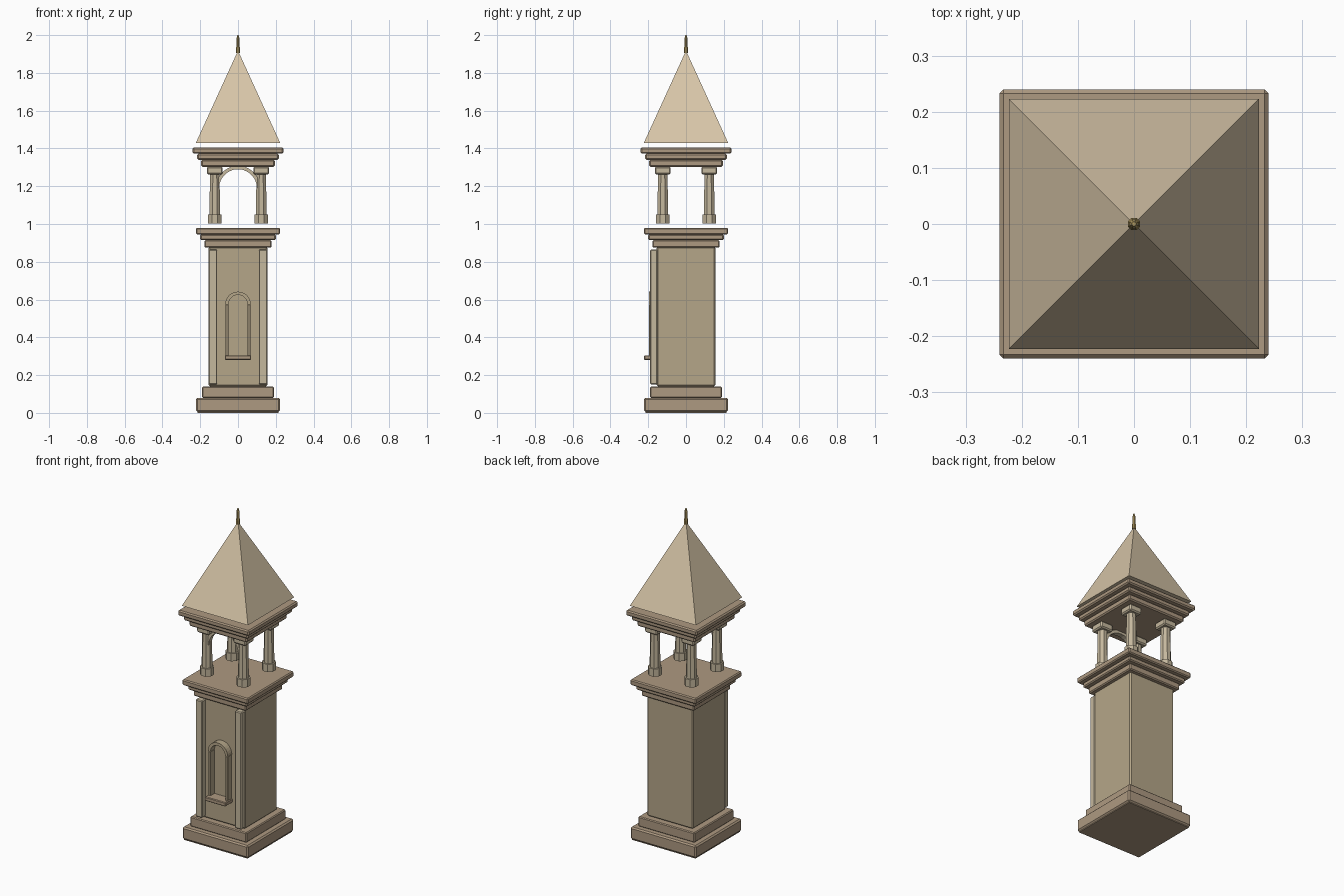
import bpy, bmesh, math

if "Cube" in bpy.data.objects:
    bpy.data.objects.remove(bpy.data.objects["Cube"])


def material(name, rgb):
    m = bpy.data.materials.new(name)
    m.diffuse_color = (*rgb, 1)
    m.use_nodes = True
    m.node_tree.nodes["Principled BSDF"].inputs["Base Color"].default_value = m.diffuse_color
    return m


STONE = material("stone", (0.46, 0.38, 0.25))
TRIM = material("trim", (0.42, 0.32, 0.22))
PALE = material("pale_stone", (0.56, 0.48, 0.34))
ROOF = material("roof_tan", (0.68, 0.56, 0.39))
GOLD = material("gold", (0.45, 0.33, 0.12))


def finish(name, bm, mat):
    bmesh.ops.recalc_face_normals(bm, faces=bm.faces[:])
    me = bpy.data.meshes.new(name)
    bm.to_mesh(me)
    bm.free()
    me.materials.append(mat)
    ob = bpy.data.objects.new(name, me)
    bpy.context.collection.objects.link(ob)
    return ob


def box(name, x, y, z, mat, bevel=0.006):
    """Bevelled box from (min, max) ranges."""
    bm = bmesh.new()
    bmesh.ops.create_cube(bm, size=1)
    for v in bm.verts:
        for i, r in enumerate((x, y, z)):
            v.co[i] = r[0] if v.co[i] < 0 else r[1]
    if bevel:
        bmesh.ops.bevel(bm, geom=bm.edges[:], offset=bevel, segments=1, affect='EDGES')
    return finish(name, bm, mat)


def slab(name, h, z0, z1, mat, bevel=0.006):
    return box(name, (-h, h), (-h, h), (z0, z1), mat, bevel)


def lathe(name, x, y, profile, sides, mat):
    """Faceted turned part from (radius, z) points."""
    bm = bmesh.new()
    rings = []
    for r, z in profile:
        rings.append([bm.verts.new((x + r * math.cos(2 * math.pi * (i + .5) / sides),
                                    y + r * math.sin(2 * math.pi * (i + .5) / sides), z))
                      for i in range(sides)])
    for a, b in zip(rings, rings[1:]):
        for i in range(sides):
            j = (i + 1) % sides
            bm.faces.new((a[i], a[j], b[j], b[i]))
    bm.faces.new(rings[0])
    bm.faces.new(rings[-1])
    return finish(name, bm, mat)


def arch(name, r_in, r_out, zc, y0, y1, mat, n=14):
    """Half-ring arch facing the front."""
    bm = bmesh.new()
    prev = None
    for i in range(n + 1):
        a = math.pi * i / n
        c, s = math.cos(a), math.sin(a)
        q = [bm.verts.new((r * c, y, zc + r * s))
             for r, y in ((r_in, y0), (r_out, y0), (r_out, y1), (r_in, y1))]
        if prev:
            for k in range(4):
                m = (k + 1) % 4
                bm.faces.new((prev[k], prev[m], q[m], q[k]))
        else:
            bm.faces.new(q)
        prev = q
    bm.faces.new(prev)
    return finish(name, bm, mat)


# Plinth, shaft and stepped lower cornice
slab("plinth_lower", 0.222, 0.005, 0.08, TRIM, 0.008)
slab("plinth_foot", 0.214, 0.0, 0.02, TRIM, 0)
slab("plinth_upper", 0.19, 0.08, 0.14, TRIM, 0.005)
slab("shaft", 0.155, 0.14, 0.88, STONE, 0.007)
for i, (h, z0, z1) in enumerate([(0.178, 0.875, 0.915), (0.2, 0.915, 0.945), (0.222, 0.945, 0.98)]):
    slab(f"lower_cornice_{i + 1}", h, z0, z1, TRIM)

# Front pilasters and window jambs
for side, s in (("left", -1), ("right", 1)):
    box(f"pilaster_{side}", sorted((s * 0.11, s * 0.155)), (-0.19, -0.15), (0.15, 0.865), PALE, 0.005)
    box(f"window_jamb_{side}", sorted((s * 0.05, s * 0.066)), (-0.195, -0.15), (0.3, 0.575), STONE, 0.003)
    box(f"belfry_arch_jamb_{side}", sorted((s * 0.1, s * 0.118)), (-0.14, -0.11), (1.04, 1.19), PALE, 0.002)

# Window arch and sill
arch("window_arch", 0.05, 0.067, 0.575, -0.195, -0.15, STONE)
box("window_sill", (-0.07, 0.07), (-0.222, -0.15), (0.28, 0.305), TRIM, 0.004)

# Belfry columns with front arch
for x in (-0.123, 0.123):
    for y in (-0.123, 0.123):
        tag = ("left" if x < 0 else "right") + ("_front" if y < 0 else "_back")
        lathe(f"column_base_{tag}", x, y, [(0.04, 1.003), (0.04, 1.05)], 8, PALE)
        lathe(f"column_{tag}", x, y, [(0.031, 1.05), (0.027, 1.265)], 8, PALE)
        box(f"capital_{tag}", (x - 0.042, x + 0.042), (y - 0.042, y + 0.042), (1.262, 1.303), PALE, 0.007)
arch("belfry_arch", 0.1, 0.118, 1.19, -0.14, -0.11, PALE)

# Upper cornice
for i, (h, z0, z1) in enumerate([(0.195, 1.303, 1.34), (0.217, 1.34, 1.372), (0.24, 1.372, 1.405)]):
    slab(f"upper_cornice_{i + 1}", h, z0, z1, TRIM, 0.007)

# Pyramid roof and finial
bm = bmesh.new()
base = [bm.verts.new((0.223 * a, 0.223 * b, 1.43)) for a, b in ((-1, -1), (1, -1), (1, 1), (-1, 1))]
tip = bm.verts.new((0, 0, 1.918))
bm.faces.new(base)
for i in range(4):
    bm.faces.new((base[i], base[(i + 1) % 4], tip))
finish("roof", bm, ROOF)
lathe("finial", 0, 0, [(0.012, 1.905), (0.012, 1.93), (0.009, 1.94), (0.009, 1.98), (0.004, 2.0)], 8, GOLD)
